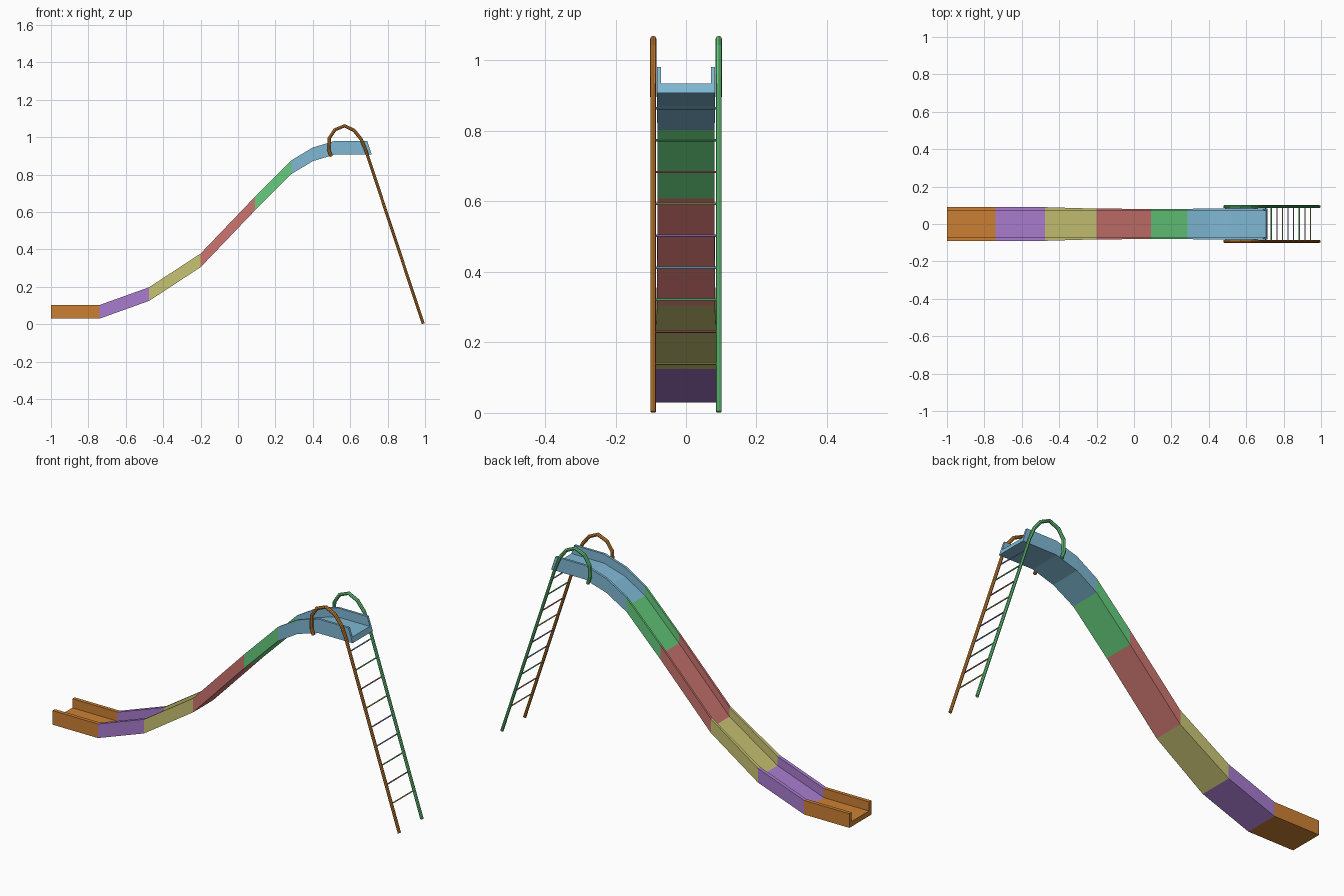
import bpy, bmesh
from mathutils import Vector

cube = bpy.data.objects.get("Cube")
if cube:
    bpy.data.objects.remove(cube)


def material(name, rgb):
    linear = [((c / 255 + 0.055) / 1.055) ** 2.4 for c in rgb]
    mat = bpy.data.materials.new(name)
    mat.use_nodes = True
    mat.diffuse_color = (*linear, 1)
    mat.node_tree.nodes["Principled BSDF"].inputs["Base Color"].default_value = (*linear, 1)
    return mat


orange = material("orange", (204, 128, 51))
purple = material("purple", (168, 124, 206))
yellow = material("yellow", (200, 195, 115))
red = material("red", (204, 117, 112))
green = material("green", (102, 204, 125))
blue = material("blue", (127, 184, 212))


def finish(bm, name, mats, smooth=False):
    bmesh.ops.recalc_face_normals(bm, faces=bm.faces)
    mesh = bpy.data.meshes.new(name)
    bm.to_mesh(mesh)
    bm.free()
    for mat in mats:
        mesh.materials.append(mat)
    for poly in mesh.polygons:
        poly.use_smooth = smooth
    obj = bpy.data.objects.new(name, mesh)
    bpy.context.collection.objects.link(obj)
    return obj


def loft(bm, rings, slots=None):
    """Skin a list of point rings, capping both ends."""
    slots = slots or [0] * (len(rings) - 1)
    loops = [[bm.verts.new(p) for p in ring] for ring in rings]
    for a, b, slot in zip(loops, loops[1:], slots):
        for i in range(len(a)):
            j = (i + 1) % len(a)
            bm.faces.new((a[i], a[j], b[j], b[i])).material_index = slot
    bm.faces.new(loops[0]).material_index = slots[0]
    bm.faces.new(loops[-1]).material_index = slots[-1]


def tube(name, points, radii, mat, sides=8):
    """Round bar along a path lying in a plane of constant y, or along y."""
    pts = [Vector(p) for p in points]
    rings = []
    ring = bmesh.new()
    for i, p in enumerate(pts):
        along = (pts[min(i + 1, len(pts) - 1)] - pts[max(i - 1, 0)]).normalized()
        side = Vector((0, 1, 0)) if abs(along.y) < 0.9 else Vector((1, 0, 0))
        circle = bmesh.ops.create_circle(ring, segments=sides, radius=radii[i])["verts"]
        rings.append([p + side * v.co.x + along.cross(side) * v.co.y for v in circle])
    ring.free()
    bm = bmesh.new()
    loft(bm, rings)
    return finish(bm, name, [mat])


# Slide chute: U-shaped section swept along stations of (x, bottom z, half width)
stations = [(-1, 0.03, 0.09), (-0.74, 0.03, 0.09), (-0.475, 0.125, 0.09),
            (-0.2, 0.305, 0.082), (0.09, 0.608, 0.081), (0.285, 0.803, 0.081),
            (0.4, 0.872, 0.083), (0.52, 0.908, 0.083), (0.715, 0.908, 0.083)]
wall, floor, inner = 0.073, 0.026, 0.071
sections = []
for x, z, w in stations:
    lean = 0.33 if x > 0.7 else 0      # the platform end follows the ladder slope
    outline = [(-w, 0), (w, 0), (w, wall), (inner, wall),
               (inner, floor), (-inner, floor), (-inner, wall), (-w, wall)]
    sections.append([(x - lean * h, y, z + h) for y, h in outline])
chute = bmesh.new()
loft(chute, sections, [0, 1, 2, 3, 4, 5, 5, 5])
finish(chute, "slide_chute", [orange, purple, yellow, red, green, blue])

# Ladder rails, each curling over into a hand hoop
rail_path = [(0.99, 0.003), (0.685, 0.925), (0.658, 0.99), (0.62, 1.037), (0.57, 1.061),
             (0.518, 1.04), (0.488, 0.995), (0.486, 0.93), (0.498, 0.897)]
rail_radii = [0.008] * 2 + [0.009] * 7
for name, side, mat in (("right_ladder_rail", -1, orange), ("left_ladder_rail", 1, green)):
    tube(name, [(x, side * 0.093, z) for x, z in rail_path], rail_radii, mat)

# Ladder rungs in repeating colours
rung_colours = [yellow, red, green, blue, purple]
for i in range(9):
    z = 0.14 + i * 0.0906
    x = 0.99 - 0.331 * z
    tube(f"ladder_rung_{i + 1}", [(x, -0.09, z), (x, 0.09, z)],
         [0.0035] * 2, rung_colours[i % 5], 6)
